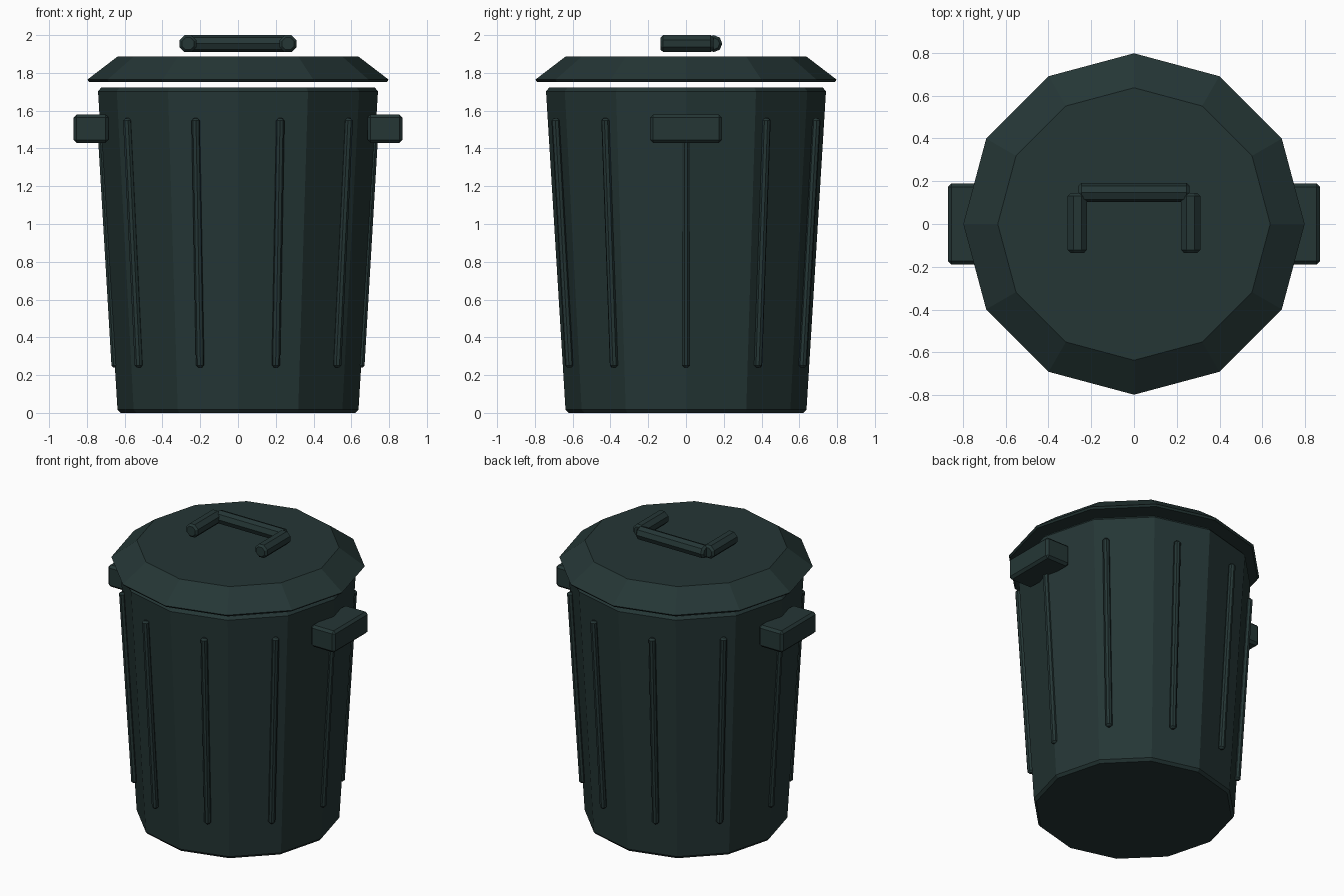
import bpy
import bmesh
from math import cos, sin, pi, radians
from mathutils import Matrix, Vector

cube = bpy.data.objects.get("Cube")
if cube:
    bpy.data.objects.remove(cube, do_unlink=True)

# Single dark green plastic
COLOR = (0.018, 0.037, 0.036, 1)
plastic = bpy.data.materials.new("dark_green_plastic")
plastic.use_nodes = True
plastic.diffuse_color = COLOR
bsdf = next(n for n in plastic.node_tree.nodes if n.type == "BSDF_PRINCIPLED")
bsdf.inputs["Base Color"].default_value = COLOR
bsdf.inputs["Roughness"].default_value = 0.8


def add_object(name, bm):
    bmesh.ops.recalc_face_normals(bm, faces=bm.faces[:])
    mesh = bpy.data.meshes.new(name)
    bm.to_mesh(mesh)
    bm.free()
    mesh.materials.append(plastic)
    obj = bpy.data.objects.new(name, mesh)
    bpy.context.collection.objects.link(obj)
    return obj


def lathe(name, profile, sides, phase=0.0):
    """Closed faceted solid from (radius, height) points, bottom to top."""
    bm = bmesh.new()
    rings = []
    for r, z in profile:
        angles = [phase + 2 * pi * i / sides for i in range(sides)]
        rings.append([bm.verts.new((r * cos(a), r * sin(a), z)) for a in angles])
    for low, high in zip(rings, rings[1:]):
        for i in range(sides):
            j = (i + 1) % sides
            bm.faces.new((low[i], low[j], high[j], high[i]))
    bm.faces.new(rings[0][::-1])
    bm.faces.new(rings[-1])
    return add_object(name, bm)


def rod(name, start, end, radius, chamfer, phase=0.0):
    """Eight-sided rod with chamfered ends between two points."""
    start, end = Vector(start), Vector(end)
    axis = end - start
    n = axis.length
    profile = [(radius - chamfer, 0), (radius, chamfer),
               (radius, n - chamfer), (radius - chamfer, n)]
    obj = lathe(name, profile, 8, phase)
    turn = axis.to_track_quat("Z", "Y").to_matrix().to_4x4()
    obj.data.transform(Matrix.Translation(start) @ turn)
    return obj


# Tapered can and its lid
lathe("can_body", [(0.622, 0), (0.638, 0.018), (0.741, 1.702), (0.725, 1.722)], 12)
lathe("lid", [(0.787, 1.752), (0.798, 1.764), (0.637, 1.887)], 12)

# Ribs around the can, leaning with the taper
for i in range(10):
    a = radians(36 * i)
    c, s = cos(a), sin(a)
    rod(f"rib_{i + 1}", (0.649 * c, 0.649 * s, 0.24),
        (0.7265 * c, 0.7265 * s, 1.56), 0.022, 0.012, pi / 8)

# Lid handle: crossbar and two legs
rod("lid_handle_bar", (-0.26, 0.147, 1.955), (0.26, 0.147, 1.955), 0.045, 0.014)

for side, label in ((1, "left"), (-1, "right")):
    rod(f"lid_handle_leg_{label}", (side * 0.265, -0.135, 1.955),
        (side * 0.265, 0.145, 1.955), 0.0485, 0.014, pi / 8)

    # Block grip on each side of the can
    bm = bmesh.new()
    size = Matrix.Diagonal((0.185, 0.38, 0.15, 1))
    place = Matrix.Translation((side * 0.7775, 0, 1.505))
    bmesh.ops.create_cube(bm, size=1, matrix=place @ size)
    bmesh.ops.bevel(bm, geom=bm.edges[:], offset=0.016, segments=1,
                    affect="EDGES", profile=0.5)
    add_object(f"side_grip_{label}", bm)
